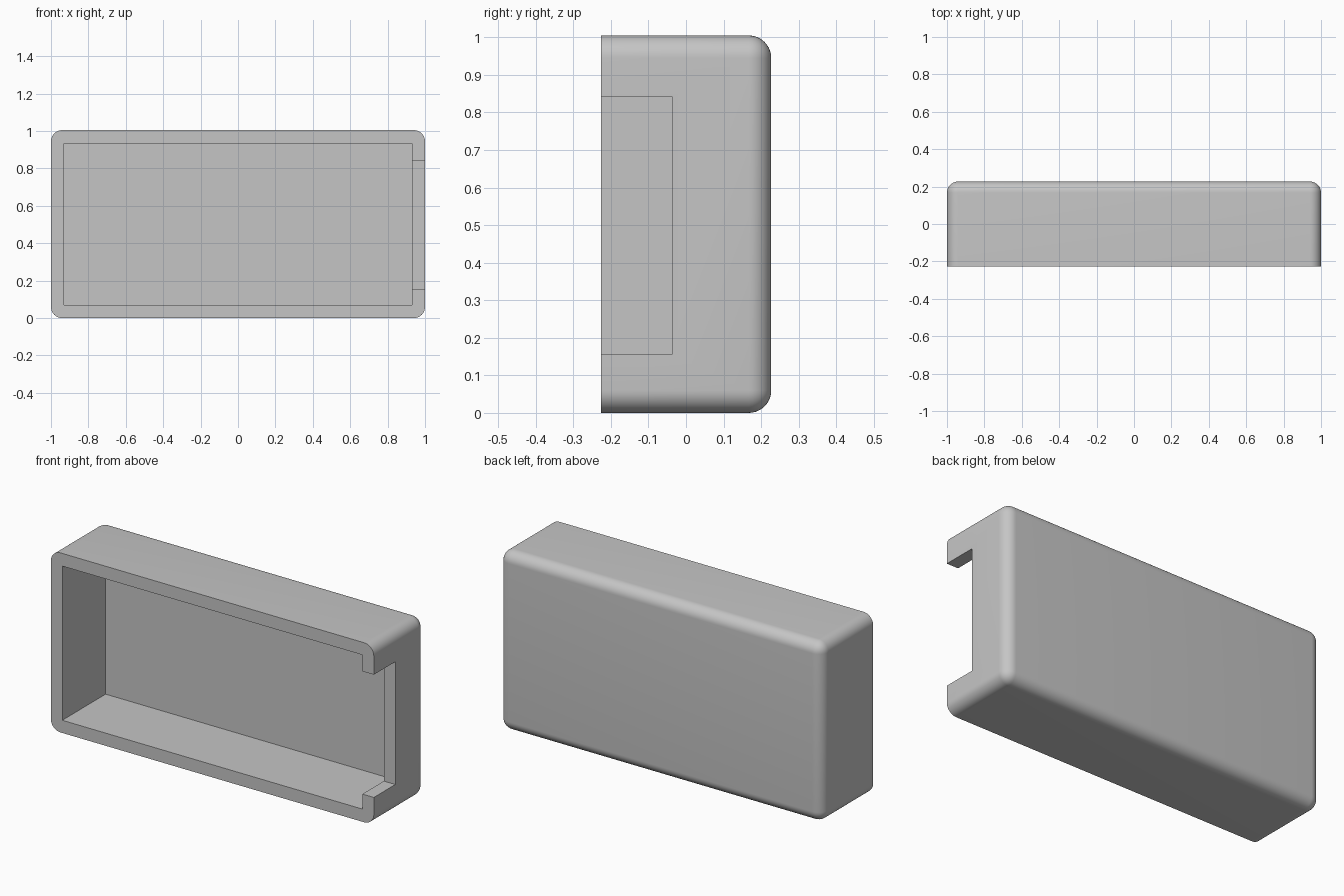
import bpy
import bmesh

if "Cube" in bpy.data.objects:
    bpy.data.objects.remove(bpy.data.objects["Cube"], do_unlink=True)

WIDTH, DEPTH, HEIGHT = 2.0, 0.454, 1.005
WALL = 0.071
RADIUS = 0.06
FRONT = -DEPTH / 2


def box(name, low, high):
    """Axis-aligned box between two corners."""
    bm = bmesh.new()
    bmesh.ops.create_cube(bm, size=1)
    for v in bm.verts:
        v.co = [(a + b) / 2 + c * (b - a) for a, b, c in zip(low, high, v.co)]
    mesh = bpy.data.meshes.new(name)
    bm.to_mesh(mesh)
    bm.free()
    obj = bpy.data.objects.new(name, mesh)
    bpy.context.collection.objects.link(obj)
    return obj


# Outer shell: every edge rounded except the front rim
shell = box("open_case", (-WIDTH / 2, FRONT, 0), (WIDTH / 2, -FRONT, HEIGHT))
bm = bmesh.new()
bm.from_mesh(shell.data)
rounded = [e for e in bm.edges if any(v.co.y > 0 for v in e.verts)]
bmesh.ops.bevel(bm, geom=rounded, offset=RADIUS, offset_type='OFFSET',
                segments=10, profile=0.5, affect='EDGES')
bmesh.ops.recalc_face_normals(bm, faces=bm.faces)
bm.to_mesh(shell.data)
bm.free()

# Cutters: the main cavity and the notch in the left wall
cavity = box("cavity_cutter",
             (-WIDTH / 2 + WALL, FRONT - 0.1, WALL),
             (WIDTH / 2 - WALL, -FRONT - WALL, HEIGHT - WALL))
notch = box("notch_cutter",
            (WIDTH / 2 - 2 * WALL, FRONT - 0.2, 0.155),
            (WIDTH / 2 + 0.1, -0.037, 0.842))

bpy.context.view_layer.objects.active = shell
shell.select_set(True)
for cutter in (cavity, notch):
    mod = shell.modifiers.new(cutter.name, 'BOOLEAN')
    mod.operation = 'DIFFERENCE'
    mod.solver = 'EXACT'
    mod.object = cutter
    cutter.hide_render = True
    bpy.ops.object.modifier_apply(modifier=mod.name)
    bpy.data.objects.remove(cutter, do_unlink=True)

# Single grey material
grey = bpy.data.materials.new("light_grey")
grey.use_nodes = True
colour = (0.56, 0.56, 0.56, 1)
grey.diffuse_color = colour
grey.node_tree.nodes["Principled BSDF"].inputs["Base Color"].default_value = colour
shell.data.materials.clear()
shell.data.materials.append(grey)
for face in shell.data.polygons:
    face.material_index = 0

bpy.ops.object.shade_smooth_by_angle()
